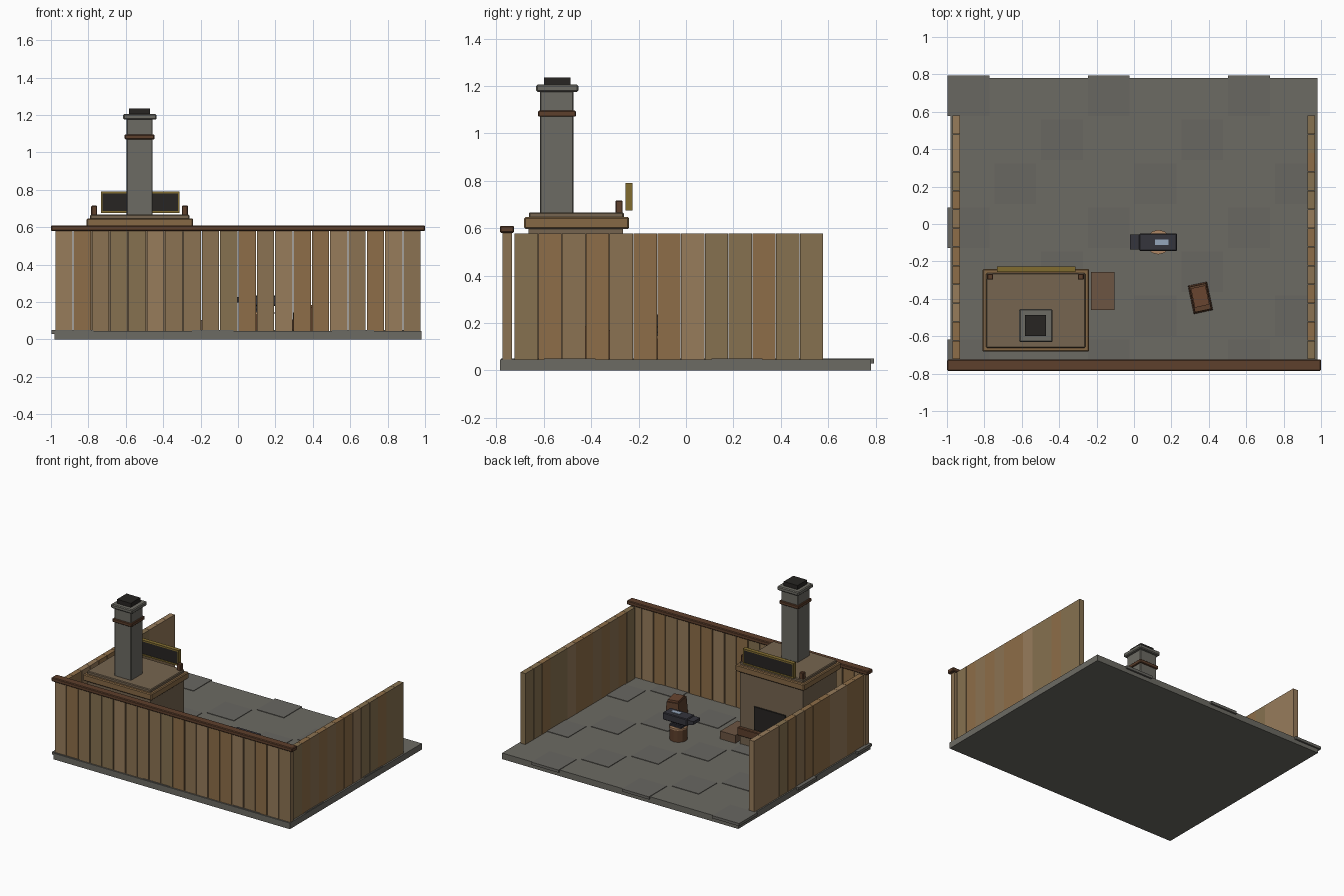
import bpy, bmesh, random
from math import radians
random.seed(4)

def mat(name, c):
    m = bpy.data.materials.new(name)
    m.diffuse_color = (*c, 1)
    return m

STONE = mat("stone", (0.15, 0.145, 0.125))
STONE2 = mat("stone_tile", (0.14, 0.135, 0.12))
WOODS = [mat("plank_%d" % i, c) for i, c in enumerate(
    [(0.26, 0.17, 0.085), (0.31, 0.20, 0.105), (0.27, 0.155, 0.065), (0.24, 0.165, 0.08)])]
DARKWOOD = mat("dark_wood", (0.11, 0.05, 0.025))
TRIM = mat("trim_wood", (0.24, 0.14, 0.06))
CLAY = mat("clay", (0.18, 0.13, 0.08))
BLACK = mat("soot", (0.02, 0.018, 0.016))
GOLD = mat("gold", (0.22, 0.15, 0.03))
IRON = mat("iron", (0.035, 0.035, 0.045))
STEEL = mat("steel", (0.3, 0.38, 0.5))

def finish(bm, name, m):
    me = bpy.data.meshes.new(name)
    bmesh.ops.recalc_face_normals(bm, faces=bm.faces)
    bm.to_mesh(me)
    bm.free()
    o = bpy.data.objects.new(name, me)
    bpy.context.collection.objects.link(o)
    me.materials.append(m)
    return o

def box(name, x0, x1, y0, y1, z0, z1, m, bevel=0):
    bm = bmesh.new()
    bmesh.ops.create_cube(bm, size=1)
    for v in bm.verts:
        v.co = ((x0, x1)[v.co.x > 0], (y0, y1)[v.co.y > 0], (z0, z1)[v.co.z > 0])
    if bevel:
        bmesh.ops.bevel(bm, geom=bm.edges[:], offset=bevel, segments=1, affect='EDGES')
    return finish(bm, name, m)

def cyl(name, x, y, z0, z1, r, n, m, r2=None):
    bm = bmesh.new()
    bmesh.ops.create_cone(bm, cap_ends=True, segments=n, radius1=r,
                          radius2=r if r2 is None else r2, depth=z1 - z0)
    bmesh.ops.translate(bm, verts=bm.verts, vec=(x, y, (z0 + z1) / 2))
    return finish(bm, name, m)

# Floor slab with raised flagstones on a diagonal pattern
box("floor_slab", -0.98, 0.98, -0.785, 0.78, 0, 0.046, STONE)
for j in range(7):
    for i in range(8):
        if (i + j) % 3 == 0:
            cx, cy = -0.885 + 0.25 * i, 0.685 - 0.235 * j
            box("flagstone", cx - 0.112, min(cx + 0.112, 0.98), max(cy - 0.108, -0.78), cy + 0.108,
                0.03, 0.050, STONE2)

# Plank walls: front, left, right
W = 1.96 / 20
for i in range(20):
    x = -0.98 + i * W
    box("front_plank", x + 0.003, x + W - 0.003, -0.775, -0.735, 0.045, 0.585, random.choice(WOODS))
for side, xa in (("left", -0.97), ("right", 0.928)):
    for i in range(13):
        y = -0.724 + i * 0.1003
        box(side + "_plank", xa, xa + 0.04, y + 0.001, y + 0.0993, 0.045, 0.578, random.choice(WOODS))
box("front_rail", -1, 1, -0.785, -0.725, 0.58, 0.61, DARKWOOD, 0.005)

# Forge body, mantel and hearth
box("forge_body", -0.785, -0.262, -0.665, -0.265, 0.045, 0.6, CLAY)
box("forge_mantel", -0.81, -0.24, -0.683, -0.24, 0.597, 0.647, TRIM, 0.006)
box("forge_top", -0.79, -0.26, -0.663, -0.262, 0.64, 0.667, CLAY, 0.005)
box("fire_opening", -0.645, -0.385, -0.27, -0.255, 0.19, 0.363, BLACK)
box("hearth_ledge", -0.76, -0.255, -0.27, -0.24, 0.12, 0.18, DARKWOOD, 0.004)
box("side_step", -0.23, -0.105, -0.46, -0.256, 0.045, 0.105, mat("step_wood", (0.15, 0.09, 0.055)))

# Chimney
box("chimney_stack", -0.596, -0.457, -0.615, -0.475, 0.66, 1.18, STONE, 0.004)
box("chimney_band", -0.606, -0.447, -0.624, -0.465, 1.07, 1.096, DARKWOOD, 0.004)
box("chimney_cap", -0.614, -0.436, -0.632, -0.454, 1.175, 1.205, STONE, 0.006)
box("chimney_flue", -0.584, -0.47, -0.6, -0.487, 1.2, 1.236, BLACK)

# Sign board with frame and two posts
box("sign_board", -0.725, -0.321, -0.252, -0.230, 0.683, 0.782, BLACK)
for z in (0.675, 0.78):
    box("sign_frame_bar", -0.733, -0.313, -0.256, -0.226, z, z + 0.011, GOLD)
for x in (-0.733, -0.322):
    box("sign_frame_side", x, x + 0.009, -0.256, -0.226, 0.675, 0.791, GOLD)
for x in (-0.785, -0.30):
    box("mantel_post", x, x + 0.032, -0.298, -0.267, 0.64, 0.716, DARKWOOD, 0.004)

# Stump with lighter top
cyl("stump", 0.13, -0.097, 0.045, 0.14, 0.062, 12, DARKWOOD)
cyl("stump_top", 0.13, -0.097, 0.135, 0.147, 0.066, 12, mat("cut_wood", (0.42, 0.24, 0.13)))

# Anvil: foot, waist, body, tapered horn, worked plate
box("anvil_foot", 0.08, 0.18, -0.137, -0.057, 0.145, 0.162, IRON, 0.003)
box("anvil_waist", 0.095, 0.165, -0.125, -0.069, 0.155, 0.19, IRON)
box("anvil_body", 0.028, 0.23, -0.144, -0.05, 0.18, 0.235, IRON, 0.005)
horn = box("anvil_horn", -0.022, 0.03, -0.137, -0.057, 0.19, 0.228, IRON)
for v in horn.data.vertices:
    if v.co.x < 0 and v.co.z < 0.2:
        v.co.z = 0.205
box("hot_plate", 0.113, 0.185, -0.113, -0.084, 0.233, 0.239, STEEL)

# Turned, tapered tub with an inset lid
tub = box("tub", -0.052, 0.052, -0.077, 0.077, 0, 0.125, DARKWOOD)
lid = box("tub_lid", -0.04, 0.04, -0.045, 0.06, 0.12, 0.14, mat("lid_wood", (0.14, 0.06, 0.03)))
for v in tub.data.vertices:
    if v.co.z > 0.1:
        v.co.x *= 0.85
        v.co.y *= 0.9
for o in (tub, lid):
    o.location = (0.355, -0.395, 0.045)
    o.rotation_euler.z = radians(12)
